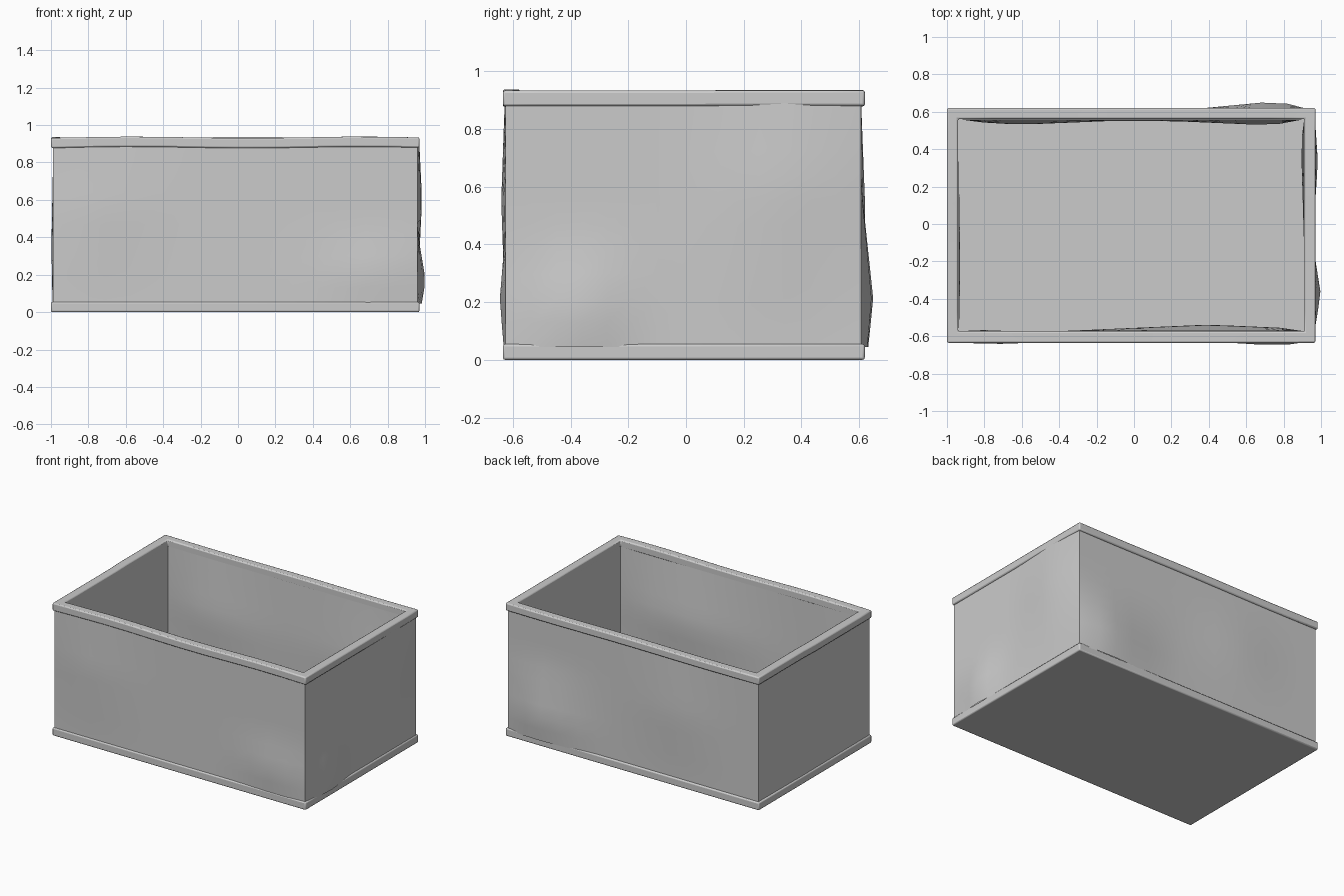
import bpy, bmesh
from math import cos, pi

if "Cube" in bpy.data.objects:
    bpy.data.objects.remove(bpy.data.objects["Cube"])

X0, X1, Y0, Y1 = -1.0, 0.97, -0.635, 0.62     # outer rim footprint
IX0, IX1, IY0, IY1 = -0.94, 0.912, -0.575, 0.562  # opening
Z0, Z1, TOP = 0.055, 0.88, 0.934


def finish(name, bm, bevel=0.0):
    bmesh.ops.recalc_face_normals(bm, faces=bm.faces)
    me = bpy.data.meshes.new(name)
    bm.to_mesh(me)
    bm.free()
    ob = bpy.data.objects.new(name, me)
    bpy.context.collection.objects.link(ob)
    bpy.ops.object.select_all(action='DESELECT')
    ob.select_set(True)
    bpy.context.view_layer.objects.active = ob
    if bevel:
        m = ob.modifiers.new("soft_edges", 'BEVEL')
        m.width, m.segments, m.limit_method = bevel, 2, 'ANGLE'
        m.angle_limit = 0.7
    bpy.ops.object.shade_smooth_by_angle(angle=0.6)
    return ob


def ring(x0, x1, y0, y1, n):
    """Points round a rectangle, n steps along each side."""
    c = [(x0, y0), (x1, y0), (x1, y1), (x0, y1)]
    return [(a[0] + (b[0] - a[0]) * i / n, a[1] + (b[1] - a[1]) * i / n)
            for a, b in zip(c, c[1:] + c[:1]) for i in range(n)]


def bridge(bm, a, b):
    for i in range(len(a)):
        j = (i + 1) % len(a)
        bm.faces.new((a[i], a[j], b[j], b[i]))


def tent(t, c, w):
    return max(0.0, 1 - abs(t - c) / w)


# Base slab, closing the box as its floor
bm = bmesh.new()
bmesh.ops.create_cube(bm, size=1)
for v in bm.verts:
    v.co = (X0 if v.co.x < 0 else X1, Y0 if v.co.y < 0 else Y1, 0 if v.co.z < 0 else Z0)
finish("base", bm, 0.008)

# Top rim frame, slightly uneven in height
bm = bmesh.new()
wave = lambda x, y: 0.004 * cos(2 * pi * (x + 0.55) / 1.2) * (1 if y < 0 else -0.4)
loops = []
for box, z in (((X0, X1, Y0, Y1), Z1), ((X0, X1, Y0, Y1), TOP),
               ((IX0, IX1, IY0, IY1), TOP), ((IX0, IX1, IY0, IY1), Z1)):
    loops.append([bm.verts.new((x, y, z + wave(x, y))) for x, y in ring(*box, 10)])
for k in range(4):
    bridge(bm, loops[k], loops[(k + 1) % 4])
finish("top_rim", bm, 0.008)


# Battered walls: bumps are (side, centre along, centre z, half length, half height, depth)
def wall_skin(name, box, bumps, z_top, n=14, m=10):
    bm = bmesh.new()
    normals = {"front": (0, -1), "right": (1, 0), "back": (0, 1), "left": (-1, 0)}
    sides = list(normals)
    prev = None
    for k in range(m + 1):
        z = Z0 - 0.01 + (z_top - Z0 + 0.01) * k / m
        cur = []
        for i, (x, y) in enumerate(ring(*box, n)):
            side = sides[i // n]
            nx, ny = normals[side]
            t = x if ny else y
            d = 0
            if i % n:
                d = sum(b[5] * tent(t, b[1], b[3]) * tent(z, b[2], b[4])
                        for b in bumps if b[0] == side)
            cur.append(bm.verts.new((x + nx * d, y + ny * d, z)))
        if prev:
            bridge(bm, prev, cur)
        prev = cur
    return finish(name, bm)


wall_skin("outer_walls", (-0.988, 0.96, -0.625, 0.607), [
    ("front", -0.75, 0.55, 0.5, 0.45, 0.017), ("front", 0.75, 0.21, 0.4, 0.25, 0.025),
    ("right", -0.37, 0.17, 0.24, 0.26, 0.045), ("right", 0.33, 0.6, 0.35, 0.5, 0.025),
    ("back", 0.72, 0.21, 0.48, 0.4, 0.046), ("back", -0.35, 0.5, 0.4, 0.4, 0.018),
    ("left", 0.1, 0.35, 0.5, 0.5, 0.01)], Z1 + 0.01)
wall_skin("inner_walls", (-0.938, 0.91, -0.573, 0.56), [
    ("front", 0.4, 0.5, 0.8, 0.4, 0.038 * -1), ("front", -0.85, 0.5, 0.2, 0.4, -0.008),
    ("back", -0.6, 0.5, 0.5, 0.42, -0.032), ("back", 0.68, 0.45, 0.5, 0.42, -0.032),
    ("back", 0.05, 0.5, 0.6, 0.4, -0.012),
    ("right", 0.35, 0.5, 0.5, 0.4, -0.016), ("left", -0.2, 0.5, 0.6, 0.4, -0.010)], Z1 + 0.01)

# Turn the inner skin so it faces the inside of the box
me = bpy.data.objects["inner_walls"].data
me.flip_normals()
